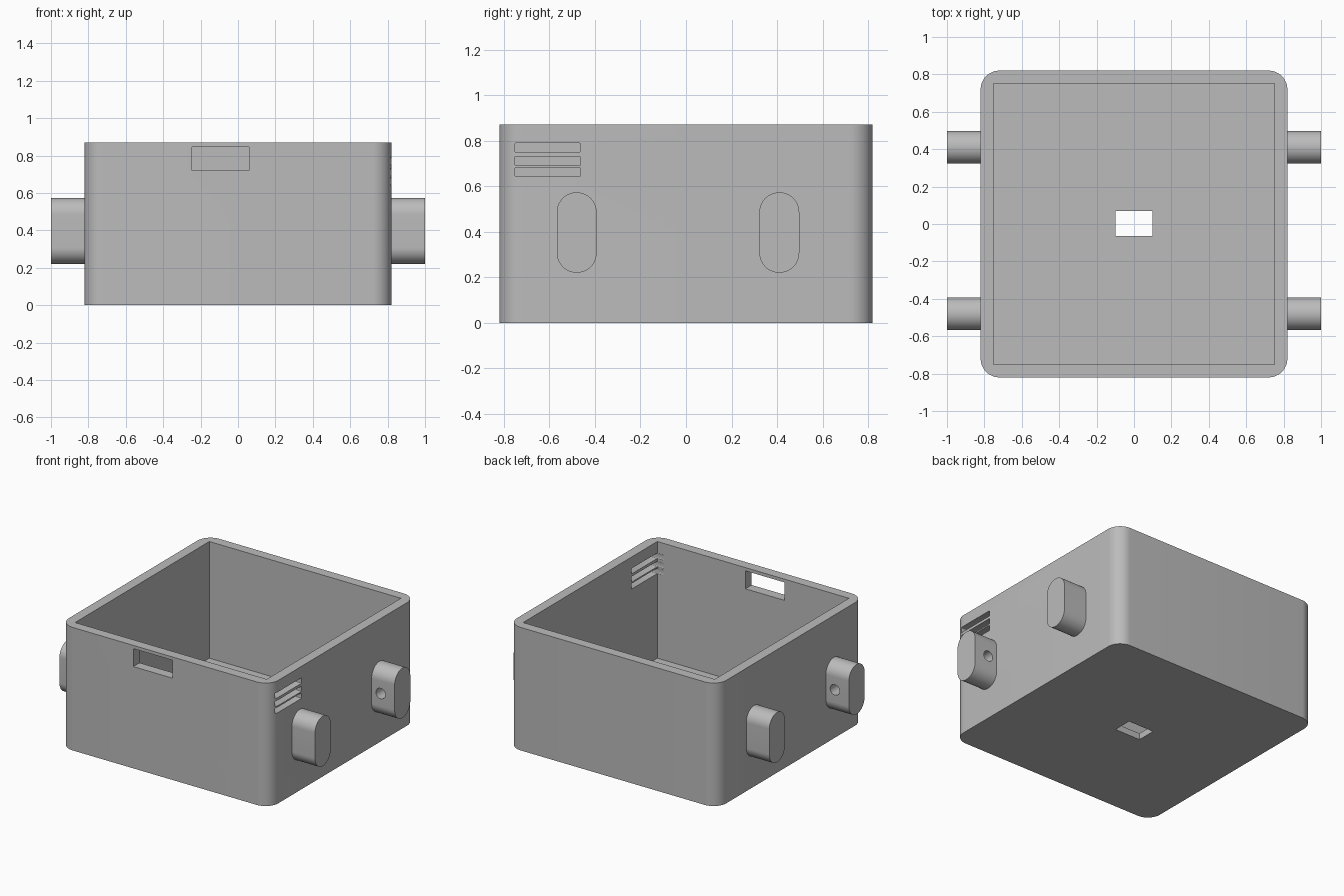
import bpy, bmesh, math
from mathutils import Matrix, Vector

if "Cube" in bpy.data.objects:
    bpy.data.objects.remove(bpy.data.objects["Cube"], do_unlink=True)

grey = bpy.data.materials.new("light_grey")
grey.use_nodes = True
grey.diffuse_color = (0.5, 0.5, 0.5, 1)
grey.node_tree.nodes["Principled BSDF"].inputs["Base Color"].default_value = (0.5, 0.5, 0.5, 1)


def rounded_block(name, low, high, radius=0, axis=0, segments=12):
    """Box between two corners, with the edges along one axis rounded."""
    low, high = Vector(low), Vector(high)
    bm = bmesh.new()
    bmesh.ops.create_cube(bm, size=1)
    for v in bm.verts:
        v.co = (low + high) / 2 + v.co * (high - low)
    if radius:
        edges = [e for e in bm.edges
                 if abs((e.verts[0].co - e.verts[1].co).normalized()[axis]) > 0.9]
        bmesh.ops.bevel(bm, geom=edges, offset=radius, segments=segments,
                        profile=0.5, affect='EDGES', clamp_overlap=False)
        bmesh.ops.remove_doubles(bm, verts=bm.verts, dist=0.0001)
    return finish(name, bm)


def rod(name, centre, radius, length):
    """Round rod along y."""
    bm = bmesh.new()
    bmesh.ops.create_cone(bm, cap_ends=True, segments=32, radius1=radius, radius2=radius,
                          depth=length,
                          matrix=Matrix.Translation(centre) @ Matrix.Rotation(math.pi / 2, 4, 'X'))
    return finish(name, bm)


def finish(name, bm):
    mesh = bpy.data.meshes.new(name)
    bm.to_mesh(mesh)
    bm.free()
    mesh.materials.append(grey)
    obj = bpy.data.objects.new(name, mesh)
    bpy.context.collection.objects.link(obj)
    return obj


def cut(obj, cutters):
    """Subtract the cutters, bake the result and remove them."""
    for c in cutters:
        mod = obj.modifiers.new("cut", 'BOOLEAN')
        mod.operation, mod.solver, mod.object = 'DIFFERENCE', 'EXACT', c
        c.hide_render = True
    baked = bpy.data.meshes.new_from_object(obj.evaluated_get(bpy.context.evaluated_depsgraph_get()))
    obj.modifiers.clear()
    obj.data = baked
    for c in cutters:
        bpy.data.objects.remove(c, do_unlink=True)


def smooth(obj):
    bpy.ops.object.select_all(action='DESELECT')
    obj.select_set(True)
    bpy.context.view_layer.objects.active = obj
    bpy.ops.object.shade_smooth_by_angle(angle=math.radians(30))


# Open box with cavity, floor hole, front opening and side vents
half, inner, height, floor = 0.82, 0.75, 0.87, 0.045
box = rounded_block("box_shell", (-half, -half, 0), (half, half, height), 0.1, axis=2)
cutters = [
    rounded_block("cavity", (-inner, -inner, floor), (inner, inner, 1)),
    rounded_block("floor_hole", (-0.1, -0.065, -0.1), (0.1, 0.07, 0.2)),
    rounded_block("front_opening", (-0.245, -0.9, 0.72), (0.06, -0.7, 0.847)),
]
for z in (0.643, 0.692, 0.75):
    cutters.append(rounded_block("vent", (0.7, -0.752, z), (0.9, -0.463, z + 0.039), 0.005, segments=3))
cut(box, cutters)
smooth(box)

# Four side lugs, each with a blind hole facing its neighbour
peg = 0.0875
for side, label in ((1, "left"), (-1, "right")):
    for y, inward, place in ((-0.48, 1, "front"), (0.41, -1, "back")):
        x0, x1 = sorted((side * 0.81, side * 1.0))
        lug = rounded_block(f"{place}_{label}_lug", (x0, y - peg, 0.22), (x1, y + peg, 0.573),
                            peg - 0.0002, axis=0, segments=16)
        hole = rod("lug_hole", (side * 0.89, y + inward * peg, 0.396), 0.037, 0.2)
        cut(lug, [hole])
        smooth(lug)
